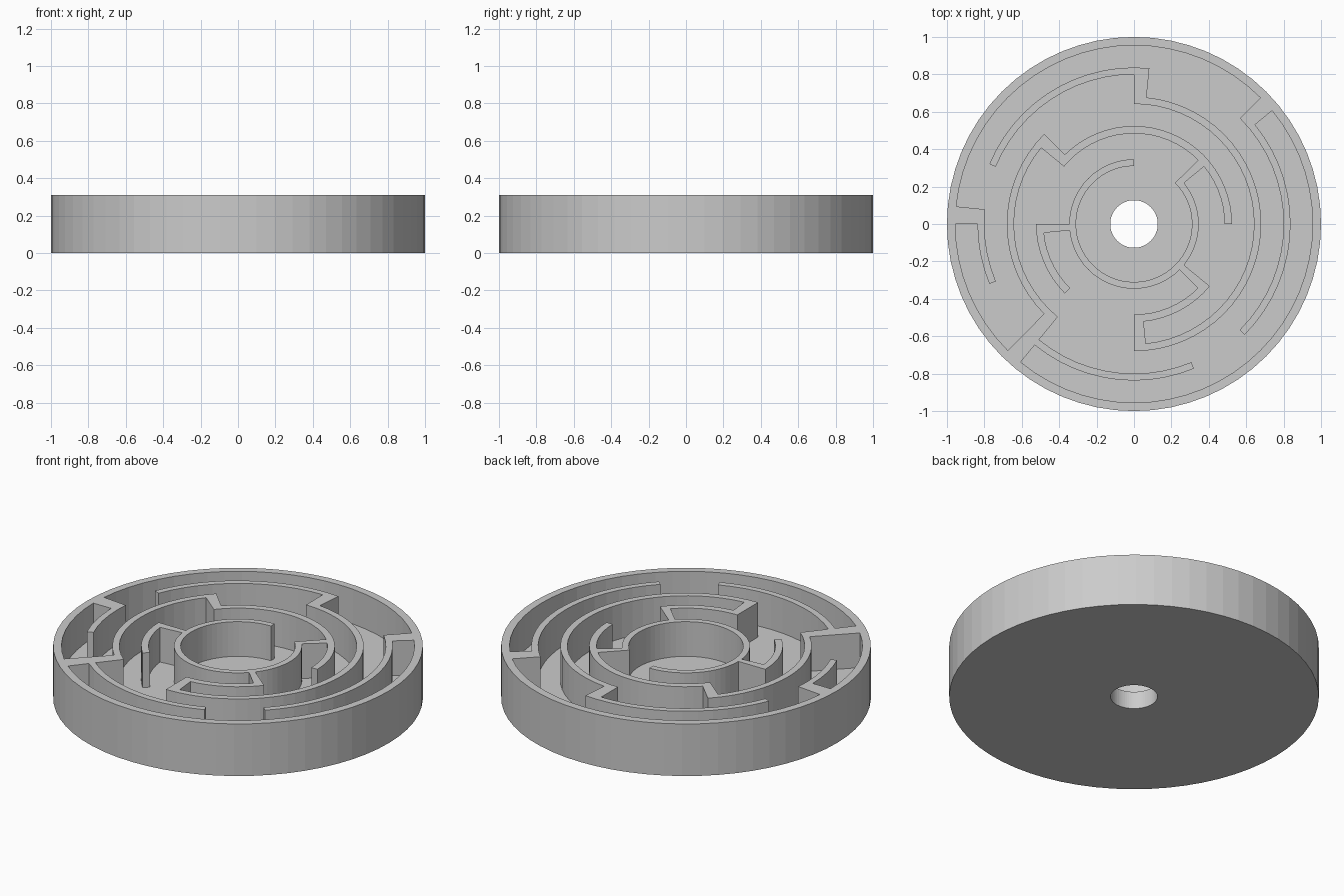
import bpy, bmesh
from math import cos, sin, tau

if "Cube" in bpy.data.objects:
    bpy.data.objects.remove(bpy.data.objects["Cube"])

SEGS = 64                      # sides of every circle
FLOOR, TOP = 0.104, 0.311      # floor thickness and wall height
RADII = [0.127, 0.31, 0.346, 0.484, 0.524, 0.642,
         0.68, 0.80, 0.837, 0.955, 1.0]
BANDS = len(RADII) - 1

# circular walls: (band, first segment, end segment)
ARCS = [(9, 0, 64),
        (7, 15, 28), (7, 31, 36), (7, 40, 52), (7, -8, 8),
        (5, -16, 16), (5, 24, 41),
        (3, 0, 25), (3, 32, 40), (3, 48, 57),
        (1, 16, 72)]
# radial walls joining neighbouring rings: (band, segment)
SPOKES = [(8, 7), (8, 31), (8, 40), (6, 40), (6, 15),
          (4, 24), (4, 48), (2, 7), (2, 56), (2, 32)]

walls = {(b, s % SEGS) for b, start, end in ARCS for s in range(start, end)}
walls.update(SPOKES)

bm = bmesh.new()
cache = {}


def vert(ring, seg, z):
    key = (ring, seg % SEGS, z)
    if key not in cache:
        a = tau * (seg % SEGS) / SEGS
        cache[key] = bm.verts.new((RADII[ring] * cos(a), RADII[ring] * sin(a), z))
    return cache[key]


def height(band, seg):
    if not 0 <= band < BANDS:
        return 0.0
    return TOP if (band, seg % SEGS) in walls else FLOOR


def side(p, q, za, zb):
    # upright quad between two plan points wherever the height steps
    if za != zb:
        bm.faces.new((vert(*p, za), vert(*q, za), vert(*q, zb), vert(*p, zb)))


for s in range(SEGS):
    # underside around the centre hole
    bm.faces.new((vert(0, s, 0.0), vert(0, s + 1, 0.0),
                  vert(BANDS, s + 1, 0.0), vert(BANDS, s, 0.0)))
    # floor and wall tops, plus radial wall sides
    for b in range(BANDS):
        z = height(b, s)
        bm.faces.new((vert(b, s, z), vert(b + 1, s, z),
                      vert(b + 1, s + 1, z), vert(b, s + 1, z)))
        side((b, s), (b + 1, s), height(b, s - 1), z)
    # hole, ring wall sides and outer rim
    for r in range(BANDS + 1):
        side((r, s), (r, s + 1), height(r - 1, s), height(r, s))

bmesh.ops.recalc_face_normals(bm, faces=bm.faces[:])
mesh = bpy.data.meshes.new("round_maze")
bm.to_mesh(mesh)
bm.free()
bpy.context.collection.objects.link(bpy.data.objects.new("round_maze", mesh))
